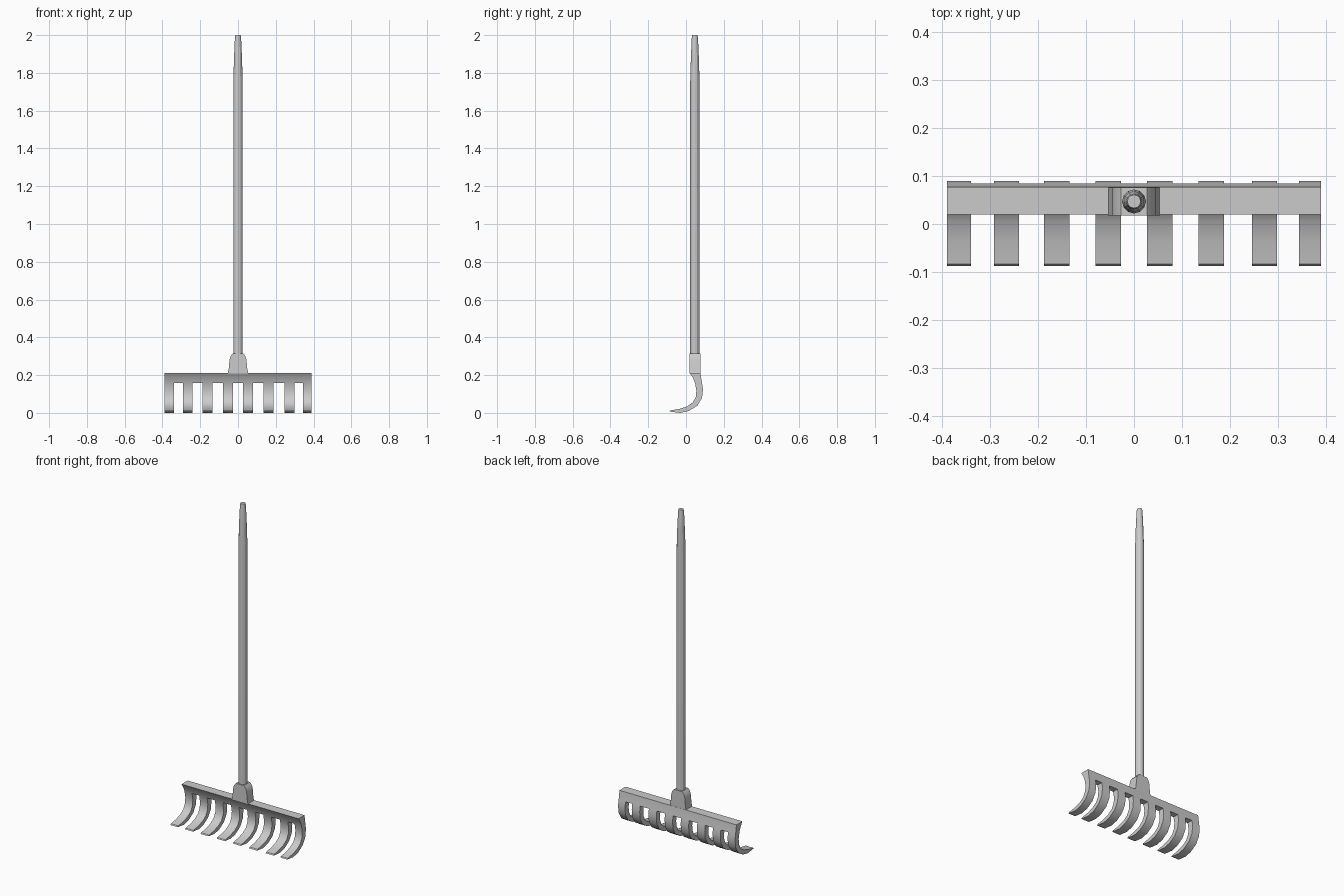
import bpy, bmesh, math

if "Cube" in bpy.data.objects:
    bpy.data.objects.remove(bpy.data.objects["Cube"])

HANDLE_Y = 0.047


def make_object(name, bm, angle=35):
    bmesh.ops.recalc_face_normals(bm, faces=bm.faces[:])
    mesh = bpy.data.meshes.new(name)
    bm.to_mesh(mesh)
    bm.free()
    obj = bpy.data.objects.new(name, mesh)
    bpy.context.collection.objects.link(obj)
    bpy.ops.object.select_all(action='DESELECT')
    obj.select_set(True)
    bpy.context.view_layer.objects.active = obj
    bpy.ops.object.shade_smooth_by_angle(angle=math.radians(angle))
    return obj


# Rake head: curved section as (front y, z, back y, z) stations, top to tip
stations = [(0.020, 0.212, 0.077, 0.212), (0.037, 0.185, 0.080, 0.185),
            (0.048, 0.158, 0.085, 0.158), (0.055, 0.118, 0.090, 0.125),
            (0.052, 0.085, 0.085, 0.079), (0.036, 0.055, 0.060, 0.038),
            (0.005, 0.034, 0.015, 0.010), (-0.035, 0.021, -0.030, 0.000),
            (-0.083, 0.013, -0.088, 0.007)]
tooth_edges = [-0.390, -0.340, -0.292, -0.240, -0.188, -0.135, -0.080, -0.027,
               0.027, 0.080, 0.135, 0.188, 0.246, 0.299, 0.344, 0.390]
BAR_ROWS = 2
bm = bmesh.new()
grid = {}
for i, x in enumerate(tooth_edges):
    for j, (fy, fz, by, bz) in enumerate(stations):
        grid[i, j] = (bm.verts.new((x, fy, fz)), bm.verts.new((x, by, bz)))


def solid(i, j):
    inside = 0 <= i < len(tooth_edges) - 1 and 0 <= j < len(stations) - 1
    return inside and (j < BAR_ROWS or i % 2 == 0)


for i in range(len(tooth_edges) - 1):
    for j in range(len(stations) - 1):
        if not solid(i, j):
            continue
        c = [grid[i, j], grid[i + 1, j], grid[i + 1, j + 1], grid[i, j + 1]]
        for side in (0, 1):
            bm.faces.new([p[side] for p in c])
        around = [(i, j - 1), (i + 1, j), (i, j + 1), (i - 1, j)]
        for k, n in enumerate(around):
            if not solid(*n):
                a, b = c[k], c[(k + 1) % 4]
                bm.faces.new((a[0], b[0], b[1], a[1]))
loose = [v for v in bm.verts if not v.link_faces]
bmesh.ops.delete(bm, geom=loose, context='VERTS')
make_object("rake_head", bm)

# Socket: arched plate extruded front to back
half = [(0.054, 0.208), (0.049, 0.235), (0.045, 0.280), (0.039, 0.301), (0.027, 0.315)]
outline = half + [(-x, z) for x, z in reversed(half)]
bm = bmesh.new()
face = bm.faces.new([bm.verts.new((x, 0.018, z)) for x, z in outline])
ext = bmesh.ops.extrude_face_region(bm, geom=[face])
bmesh.ops.translate(bm, vec=(0, 0.058, 0),
                    verts=[g for g in ext['geom'] if isinstance(g, bmesh.types.BMVert)])
make_object("socket", bm)

# Handle: twelve-sided pole with a tapered grip end
rings = [(0.300, 0.025), (1.740, 0.025), (1.870, 0.0215), (1.985, 0.0165), (2.0, 0.014)]
SIDES = 12
bm = bmesh.new()
loops = [[bm.verts.new((r * math.cos(2 * math.pi * k / SIDES),
                        HANDLE_Y + r * math.sin(2 * math.pi * k / SIDES), z))
          for k in range(SIDES)] for z, r in rings]
for lo, hi in zip(loops, loops[1:]):
    for k in range(SIDES):
        n = (k + 1) % SIDES
        bm.faces.new((lo[k], lo[n], hi[n], hi[k]))
bm.faces.new(loops[0])
bm.faces.new(loops[-1])
make_object("handle", bm, 25)
